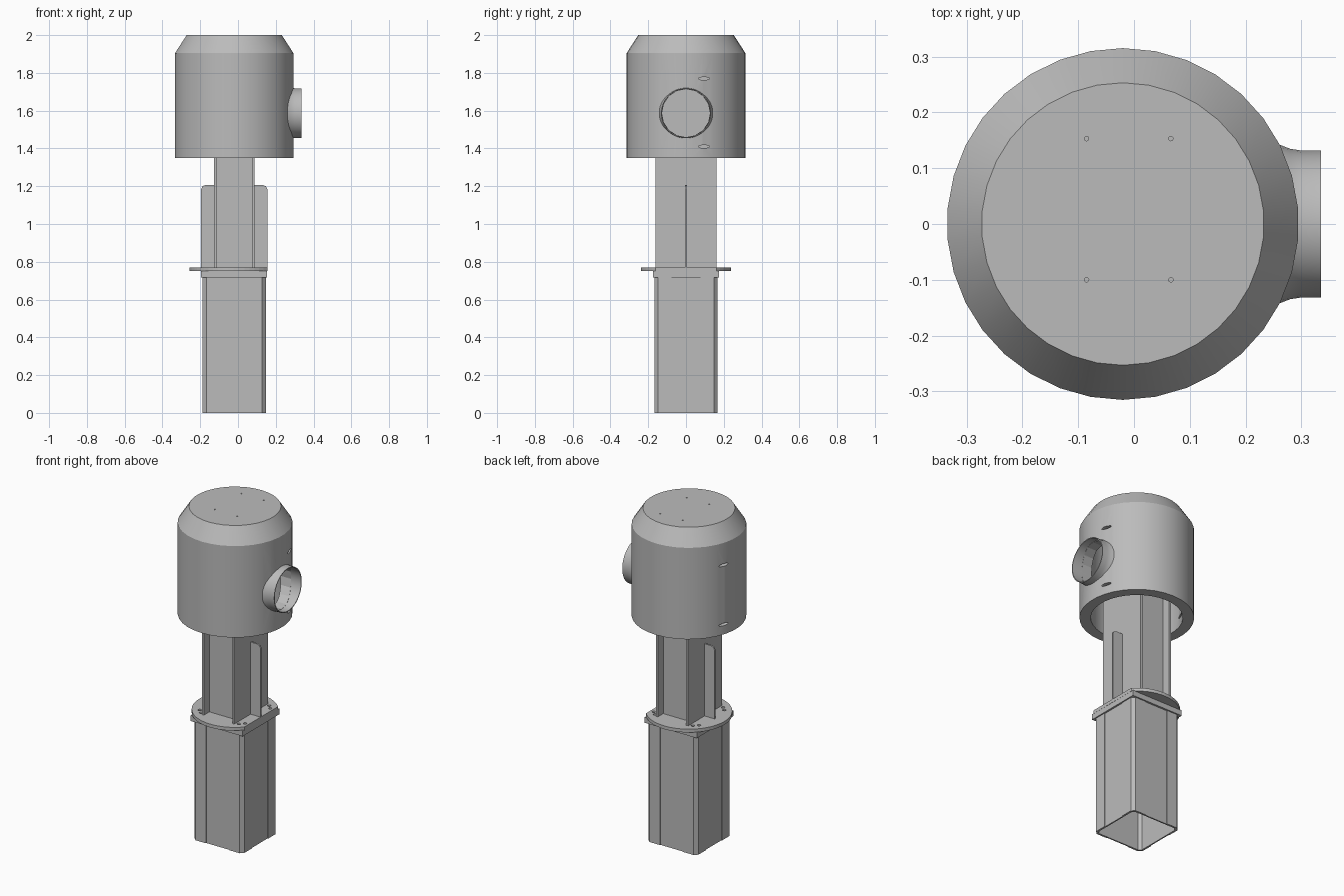
import bpy, bmesh, math
from mathutils import Matrix, Vector

if bpy.data.objects.get("Cube"):
    bpy.data.objects.remove(bpy.data.objects["Cube"])

CX = -0.02                      # axis of column and head
grey = bpy.data.materials.new("plain_grey")
grey.use_nodes = True
COLOUR = (0.5, 0.5, 0.5, 1)
grey.diffuse_color = COLOUR
grey.node_tree.nodes["Principled BSDF"].inputs["Base Color"].default_value = COLOUR


def finish(name, bm, smooth=False):
    bmesh.ops.recalc_face_normals(bm, faces=bm.faces)
    mesh = bpy.data.meshes.new(name)
    bm.to_mesh(mesh)
    bm.free()
    ob = bpy.data.objects.new(name, mesh)
    bpy.context.collection.objects.link(ob)
    mesh.materials.append(grey)
    if smooth:
        shade(ob)
    return ob


def shade(ob):
    bpy.ops.object.select_all(action='DESELECT')
    ob.select_set(True)
    bpy.context.view_layer.objects.active = ob
    bpy.ops.object.shade_smooth_by_angle(angle=math.radians(25))


def box(name, x, y, z):
    bm = bmesh.new()
    bmesh.ops.create_cube(bm, size=1)
    for v in bm.verts:
        v.co = [r[0] + (c + 0.5) * (r[1] - r[0]) for c, r in zip(v.co, (x, y, z))]
    return finish(name, bm)


def prism(name, loop, z0, z1):
    """Extrude an outline in x and y between two heights."""
    bm = bmesh.new()
    face = bm.faces.new([bm.verts.new((x, y, z0)) for x, y in loop])
    out = bmesh.ops.extrude_face_region(bm, geom=[face])
    bmesh.ops.translate(bm, vec=(0, 0, z1 - z0),
                        verts=[g for g in out["geom"] if isinstance(g, bmesh.types.BMVert)])
    return finish(name, bm)


def lathe(name, profile, sides, matrix, closed=True):
    """Spin a closed radius/height outline about z."""
    bm = bmesh.new()
    rings = []
    for r, h in profile:
        if r == 0:
            rings.append([bm.verts.new((0, 0, h))] * sides)
        else:
            rings.append([bm.verts.new((r * math.cos(a), r * math.sin(a), h))
                          for a in (math.tau * (i + 0.5) / sides for i in range(sides))])
    pairs = list(zip(rings, rings[1:]))
    if closed:
        pairs.append((rings[-1], rings[0]))
    for a, b in pairs:
        for i in range(sides):
            j = (i + 1) % sides
            bm.faces.new(list(dict.fromkeys((a[i], a[j], b[j], b[i]))))
    bm.transform(matrix)
    return finish(name, bm, True)


def drill(name, holes):
    """Elliptical cutters: centre, axis, half width, half height, length."""
    bm = bmesh.new()
    for centre, axis, a, b, length in holes:
        turn = Vector(axis).to_track_quat('Z', 'Y').to_matrix().to_4x4()
        bmesh.ops.create_cone(bm, cap_ends=True, segments=16, radius1=1, radius2=1, depth=length,
                              matrix=Matrix.Translation(centre) @ turn @ Matrix.Diagonal((a, b, 1, 1)))
    ob = finish(name, bm)
    ob.hide_render = True
    ob.hide_viewport = True
    return ob


def cut(ob, cutter):
    mod = ob.modifiers.new("cut", 'BOOLEAN')
    mod.operation = 'DIFFERENCE'
    mod.solver = 'EXACT'
    mod.object = cutter


def quarter_loop(points):
    """Repeat a quarter of an outline around the column axis."""
    loop = []
    for k in range(4):
        for x, y in points:
            for _ in range(k):
                x, y = -y, x
            loop.append((x + CX, y))
    return loop


# Hollow lower sleeve with shallow recessed panels and clipped corners
OUT, EDGE, PANEL, STEP = 0.167, 0.148, 0.077, 0.004
sleeve = prism("lower_sleeve", quarter_loop([
    (OUT - STEP, -PANEL), (OUT - STEP, PANEL), (OUT, PANEL), (OUT, EDGE),
    (EDGE, OUT), (PANEL, OUT)]), 0, 0.73)
bore = prism("sleeve_cutter", quarter_loop([(0.155, -0.14), (0.155, 0.14)]), -0.1, 0.715)
bore.hide_render = True
bore.hide_viewport = True
cut(sleeve, bore)

# Square collar and round mounting flange, trimmed flat on the left
box("square_collar", (-0.195, 0.154), (-0.175, 0.175), (0.718, 0.752))
R, TRIM = 0.238, 0.175
start = math.acos(TRIM / R)
arc = [start + (math.tau - 2 * start) * i / 40 for i in range(41)]
flange = prism("round_flange", [(CX + R * math.cos(a), R * math.sin(a)) for a in arc], 0.75, 0.77)
bolts = [((CX + sx * (0.132 + d), sy * (0.14 - d), 0.77), (0, 0, 1), 0.01, 0.01, 0.03)
         for sx in (-1, 1) for sy in (-1, 1) for d in (-0.005, 0.02)]
cut(flange, drill("flange_bolt_cutter", bolts))

# Column: two side plates joined by two webs, with a fin on each side
for side, tag in ((-1, "right"), (1, "left")):
    xs = sorted((CX + side * 0.095, CX + side * 0.108))
    box("column_plate_" + tag, xs, (-0.162, 0.162), (0.76, 1.9))
    bm = bmesh.new()
    outline = [(0.105, 0.765), (0.175, 0.765), (0.175, 1.185), (0.168, 1.2),
               (0.15, 1.207), (0.105, 1.207)]
    face = bm.faces.new([bm.verts.new((CX + side * x, -0.005, z)) for x, z in outline])
    out = bmesh.ops.extrude_face_region(bm, geom=[face])
    bmesh.ops.translate(bm, vec=(0, 0.01, 0),
                        verts=[g for g in out["geom"] if isinstance(g, bmesh.types.BMVert)])
    finish("column_fin_" + tag, bm)
for side, tag in ((-1, "front"), (1, "back")):
    ys = sorted((side * 0.11, side * 0.098))
    box("column_web_" + tag, (CX - 0.096, CX + 0.096), ys, (0.76, 1.9))

# Hollow head with a sloped shoulder
PORT_Z = 1.587
head = lathe("head_shell", [(0, 2), (0.253, 2), (0.315, 1.904), (0.315, 1.35),
                            (0.253, 1.35), (0.253, 1.9), (0, 1.9)], 34,
             Matrix.Translation((CX, 0, 0)), closed=False)
holes = [((x, y, 2), (0, 0, 1), 0.004, 0.004, 0.06) for x in (-0.085, 0.066) for y in (-0.1, 0.153)]
holes += [((CX + s * 0.3, 0.095, z), (1, 0, 0), w, h, 0.2)
          for s in (-1, 1) for z in (1.41, 1.77) for w, h in ((0.03, 0.008),)]
holes.append(((0.25, 0, PORT_Z), (1, 0, 0), 0.127, 0.127, 0.2))
cutter = drill("head_hole_cutter", holes)
cut(head, cutter)

# Thin side port with a small flare at its root
lathe("side_port", [(0.127, 0.235), (0.142, 0.262), (0.135, 0.28), (0.132, 0.3),
                    (0.132, 0.335), (0.127, 0.335)], 40,
      Matrix.Translation((0, 0, PORT_Z)) @ Matrix.Rotation(math.pi / 2, 4, 'Y'))
